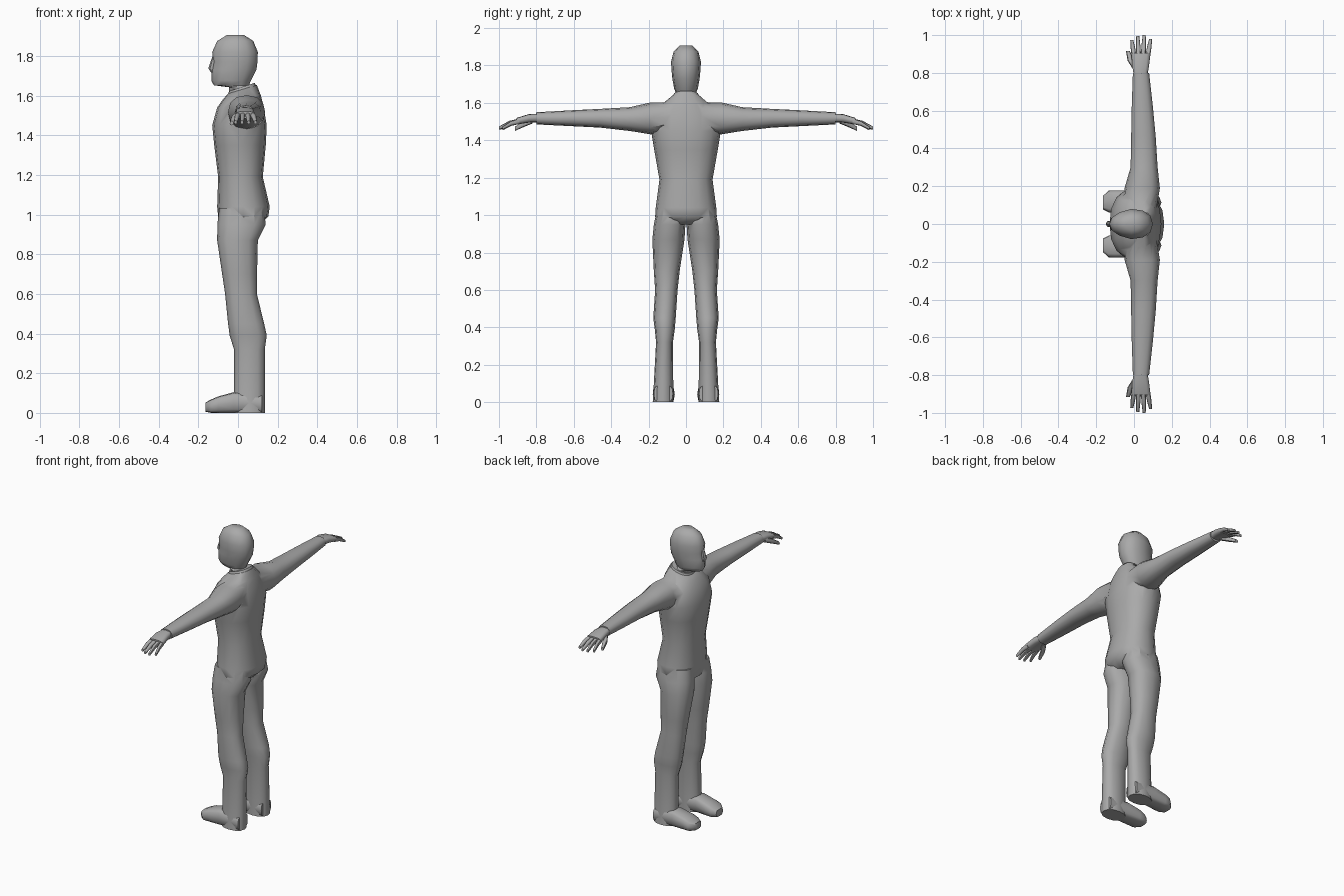
import bpy, bmesh, math

grey = bpy.data.materials.new("plain grey")
grey.diffuse_color = (0.4, 0.4, 0.4, 1)


def loft(name, axis, rings, sides=12, power=2.3, side=1, narrow=0.0):
    """Skin rounded rings (t, a0, a1, b0, b1[, tilt]) placed along an axis."""
    bm = bmesh.new()
    loops = []
    for ring in rings:
        t, a0, a1, b0, b1 = ring[:5]
        tilt = ring[5] if len(ring) > 5 else 0
        loop = []
        for i in range(sides):
            ang = 2 * math.pi * i / sides
            c, s = math.cos(ang), math.sin(ang)
            u = math.copysign(abs(c) ** (2 / power), c)
            v = math.copysign(abs(s) ** (2 / power), s)
            v *= 1 - narrow * max(0, -u)
            a = (a0 + a1) / 2 + u * (a1 - a0) / 2
            b = (b0 + b1) / 2 + v * (b1 - b0) / 2
            p = {"x": (t, a, b), "y": (a, t, b), "z": (a, b, t + tilt * a)}[axis]
            loop.append(bm.verts.new((p[0], p[1] * side, p[2])))
        loops.append(loop)
    for lo, hi in zip(loops, loops[1:]):
        for i in range(sides):
            j = (i + 1) % sides
            bm.faces.new((lo[i], lo[j], hi[j], hi[i]))
    bm.faces.new(loops[0])
    bm.faces.new(loops[-1])
    bmesh.ops.recalc_face_normals(bm, faces=bm.faces)
    me = bpy.data.meshes.new(name)
    bm.to_mesh(me)
    bm.free()
    me.materials.append(grey)
    ob = bpy.data.objects.new(name, me)
    bpy.context.collection.objects.link(ob)
    return ob


def centred(rows):
    return [(r[0], r[1], r[2], -r[3], r[3], *r[4:]) for r in rows]


# torso
torso = loft("clothed_body", "z", centred([
    (0.95, -0.09, 0.11, 0.13), (0.99, -0.10, 0.153, 0.165),
    (1.04, -0.105, 0.16, 0.162), (1.19, -0.10, 0.125, 0.142),
    (1.35, -0.12, 0.14, 0.17), (1.45, -0.13, 0.145, 0.187),
    (1.54, -0.105, 0.13, 0.18), (1.59, -0.075, 0.115, 0.13, 0.1),
    (1.625, -0.05, 0.095, 0.075, 0.3)]), sides=16)

parts = []
for side, word in ((1, "left"), (-1, "right")):
    # trouser leg
    parts.append(loft(word + "_leg", "z", [
        (1.03, -0.095, 0.13, 0.012, 0.155), (0.95, -0.104, 0.14, 0.003, 0.172),
        (0.87, -0.105, 0.10, 0.008, 0.18), (0.70, -0.08, 0.096, 0.034, 0.172),
        (0.60, -0.065, 0.095, 0.045, 0.165), (0.45, -0.05, 0.132, 0.055, 0.175),
        (0.39, -0.042, 0.145, 0.06, 0.167), (0.32, -0.02, 0.135, 0.07, 0.16),
        (0.10, -0.02, 0.135, 0.068, 0.172), (0.0, -0.02, 0.135, 0.066, 0.178)],
        side=side))
    # sleeve
    parts.append(loft(word + "_sleeve", "y", [
        (0.06, -0.04, 0.115, 1.46, 1.60), (0.19, -0.05, 0.137, 1.432, 1.602),
        (0.30, -0.018, 0.125, 1.45, 1.577), (0.46, -0.015, 0.115, 1.468, 1.568),
        (0.62, -0.012, 0.10, 1.476, 1.56), (0.80, -0.006, 0.08, 1.485, 1.55)],
        side=side))
    # shoe
    loft(word + "_shoe", "x", [
        (0.12, 0.07, 0.172, 0.0, 0.09), (-0.02, 0.067, 0.177, 0.0, 0.105),
        (-0.10, 0.06, 0.178, 0.0, 0.083), (-0.135, 0.062, 0.176, 0.0, 0.068),
        (-0.165, 0.078, 0.148, 0.006, 0.052)], power=3.5, side=side)
    # palm
    loft(word + "_palm", "y", [
        (0.78, 0.0, 0.07, 1.497, 1.543), (0.84, -0.01, 0.08, 1.495, 1.54),
        (0.905, -0.014, 0.088, 1.484, 1.52)], power=3, side=side)
    # fingers: base x, tip x, tip y
    for i, (bx, tx, ty) in enumerate(((0.0, -0.012, 0.975), (0.024, 0.02, 0.995),
                                      (0.049, 0.054, 1.0), (0.073, 0.088, 0.98))):
        mx, my = (bx + tx) / 2, (0.89 + ty) / 2
        loft(f"{word}_finger_{i + 1}", "y", [
            (0.89, bx - 0.013, bx + 0.013, 1.487, 1.517),
            (my, mx - 0.012, mx + 0.012, 1.478, 1.504),
            (ty, tx - 0.008, tx + 0.008, 1.456, 1.474)], sides=8, side=side)
    # thumb
    loft(word + "_thumb", "y", [
        (0.82, -0.006, 0.03, 1.49, 1.525), (0.865, -0.034, 0.0, 1.472, 1.505),
        (0.915, -0.042, -0.022, 1.45, 1.472)], sides=8, side=side)

# merge legs and sleeves into the torso
for p in parts:
    m = torso.modifiers.new("join", "BOOLEAN")
    m.operation, m.solver, m.object = "UNION", "EXACT", p
graph = bpy.context.evaluated_depsgraph_get()
merged = bpy.data.meshes.new_from_object(torso.evaluated_get(graph))
torso.modifiers.clear()
torso.data = merged
for p in parts:
    bpy.data.objects.remove(p)

# collar band
loft("collar", "z", centred([
    (1.61, -0.052, 0.097, 0.078, 0.3), (1.637, -0.046, 0.084, 0.068, 0.32)]),
    sides=16)
# neck and head
loft("head", "z", centred([
    (1.58, -0.04, 0.07, 0.058), (1.642, -0.046, 0.066, 0.06),
    (1.652, -0.122, 0.055, 0.054), (1.675, -0.134, 0.065, 0.063),
    (1.73, -0.134, 0.093, 0.073), (1.77, -0.125, 0.098, 0.077),
    (1.82, -0.13, 0.10, 0.08), (1.875, -0.105, 0.077, 0.066),
    (1.906, -0.055, 0.03, 0.034)]), sides=12, narrow=0.25)
# nose
loft("nose", "z", centred([
    (1.795, -0.13, -0.11, 0.008), (1.737, -0.15, -0.11, 0.017),
    (1.717, -0.136, -0.11, 0.012)]), sides=6)

# smooth shading with sharp creases kept
for ob in bpy.context.scene.objects:
    ob.select_set(True)
bpy.context.view_layer.objects.active = torso
bpy.ops.object.shade_smooth_by_angle(angle=math.radians(50))
